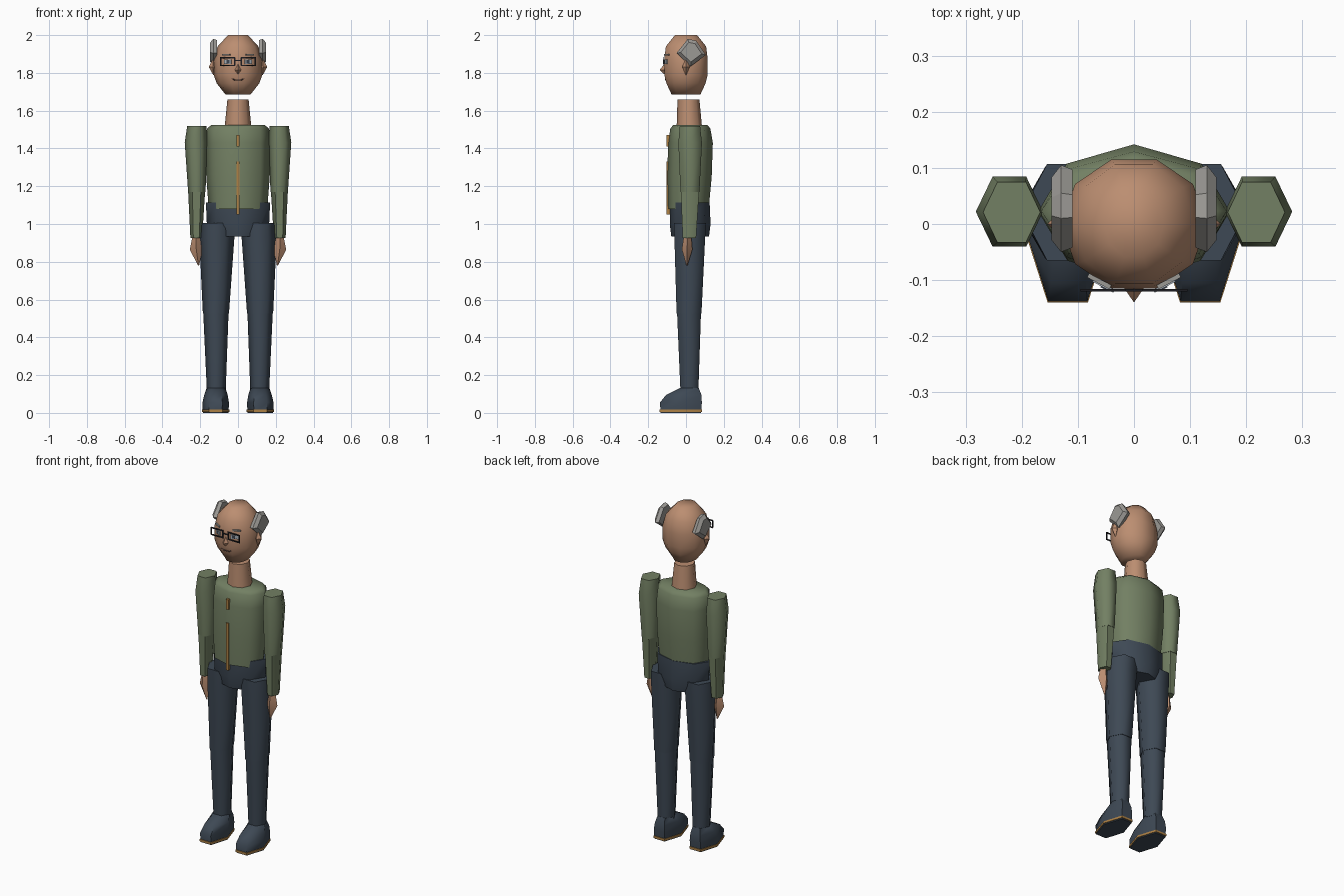
import bpy
import math
from mathutils import Matrix, Vector

if "Cube" in bpy.data.objects:
    bpy.data.objects.remove(bpy.data.objects["Cube"])


def material(name, rgb):
    m = bpy.data.materials.new(name)
    m.use_nodes = True
    m.diffuse_color = (*rgb, 1)
    m.node_tree.nodes["Principled BSDF"].inputs["Base Color"].default_value = (*rgb, 1)
    return m


SKIN = material("skin", (0.50, 0.27, 0.165))
GREEN = material("green_jacket", (0.17, 0.215, 0.125))
NAVY = material("navy_cloth", (0.048, 0.066, 0.09))
GREY = material("grey_hair", (0.33, 0.32, 0.30))
GOLD = material("gold_trim", (0.42, 0.22, 0.06))
BLACK = material("black_frame", (0.012, 0.012, 0.015))
WHITE = material("eye_grey", (0.40, 0.45, 0.50))
IRIS = material("iris_dark", (0.05, 0.06, 0.08))
LIPS = material("lips", (0.12, 0.07, 0.06))


def skin_rings(name, rings, mat, smooth=65):
    """Closed surface through equal-sized rings of points."""
    n = len(rings[0])
    verts = [p for ring in rings for p in ring]
    faces = [tuple(reversed(range(n))),
             tuple(range(len(verts) - n, len(verts)))]
    for r in range(len(rings) - 1):
        for i in range(n):
            a, b = r * n + i, r * n + (i + 1) % n
            faces.append((a, b, b + n, a + n))
    me = bpy.data.meshes.new(name)
    me.from_pydata(verts, [], faces)
    me.materials.append(mat)
    me.shade_smooth()
    me.set_sharp_from_angle(angle=math.radians(smooth))
    ob = bpy.data.objects.new(name, me)
    bpy.context.collection.objects.link(ob)
    return ob


def loft(name, n, rings, mat, side=1, smooth=65):
    """Rings are (z, centre x, centre y, radius x, radius y)."""
    pts = []
    for z, cx, cy, rx, ry in rings:
        pts.append([(side * cx + rx * math.cos(math.tau * i / n),
                     cy + ry * math.sin(math.tau * i / n), z) for i in range(n)])
    return skin_rings(name, pts, mat, smooth)


def box(name, centre, size, mat, yaw=0):
    x, y, z = (s / 2 for s in size)
    rings = [[(-x, -y, h), (x, -y, h), (x, y, h), (-x, y, h)] for h in (-z, z)]
    ob = skin_rings(name, rings, mat, 30)
    ob.data.transform(Matrix.Translation(Vector(centre)) @ Matrix.Rotation(yaw, 4, "Z"))
    return ob


# Head, nose and neck
loft("head", 10, [(1.685, 0, 0, .066, .08), (1.745, 0, 0, .113, .109),
                  (1.79, 0, 0, .129, .121), (1.87, 0, 0, .13, .121),
                  (1.94, 0, 0, .108, .112), (2.0, 0, 0, .053, .062)], SKIN)
loft("nose", 4, [(1.79, 0, -.11, .002, .002), (1.815, 0, -.112, .019, .028),
                 (1.85, 0, -.11, .002, .002)], SKIN, smooth=30)
loft("neck", 8, [(1.5, 0, .018, .072, .068), (1.66, 0, .013, .056, .058)], SKIN)

# Torso and hips
loft("jacket", 8, [(1.08, 0, .012, .155, .108), (1.25, 0, .018, .168, .118),
                   (1.43, 0, .024, .17, .118), (1.505, 0, .023, .165, .106),
                   (1.525, 0, .023, .14, .09)], GREEN)
loft("hips", 8, [(.935, 0, .022, .13, .1), (1.0, 0, .022, .165, .108),
                 (1.115, 0, .02, .17, .105)], NAVY)
for part, low, high in (("lower", 1.05, 1.33), ("upper", 1.41, 1.47)):
    box("zip_" + part, (0, -.094, (low + high) / 2), (.016, .018, high - low), GOLD)

# Mouth
curve = bpy.data.curves.new("mouth", "CURVE")
curve.dimensions = "3D"
curve.bevel_depth = .004
curve.bevel_resolution = 0
curve.materials.append(LIPS)
line = curve.splines.new("POLY")
line.points.add(3)
for p, (x, z) in zip(line.points, [(-.033, 1.771), (-.015, 1.763), (.015, 1.763), (.033, 1.771)]):
    p.co = (x, -.108, z, 1)
bpy.context.collection.objects.link(bpy.data.objects.new("mouth", curve))

# Bridge of the spectacles
box("spectacle_bridge", (0, -.118, 1.865), (.034, .004, .006), BLACK)

for s, label in ((1, "left_"), (-1, "right_")):
    # Ear and side hair
    loft(label + "ear", 4, [(1.79, .13, 0, .002, .002), (1.832, .133, 0, .022, .02),
                            (1.872, .133, 0, .002, .002)], SKIN, s, 30)
    outline = [(-.05, 1.905), (.01, 1.98), (.055, 1.97), (.105, 1.895), (.025, 1.835)]
    cy, cz = .027, 1.915
    rings = [[(s * x, cy + (y - cy) * k, cz + (z - cz) * k) for y, z in outline[::-s]]
             for x, k in ((.11, .9), (.13, 1), (.147, .72))]
    skin_rings(label + "side_hair", rings, GREY, 25)

    # Eye, brow and spectacle frame
    yaw = s * math.radians(28)
    box(label + "eye", (s * .054, -.11, 1.86), (.042, .006, .024), WHITE, yaw)
    box(label + "iris", (s * .052, -.1145, 1.86), (.016, .004, .018), IRIS, yaw)
    box(label + "brow", (s * .062, -.102, 1.896), (.045, .008, .009), GREY, yaw)
    for name, x, z, w, h in (("top", .055, 1.88, .08, .007), ("bottom", .055, 1.839, .08, .007),
                             ("inner", .018, 1.86, .007, .044), ("outer", .092, 1.86, .007, .044)):
        box(label + "spectacle_" + name, (s * x, -.118, z), (w, .004, h), BLACK)

    # Arm and hand
    loft(label + "upper_arm", 6, [(1.17, .218, .021, .046, .058), (1.43, .222, .022, .06, .072),
                                  (1.52, .218, .021, .051, .062)], GREEN, s)
    loft(label + "forearm", 6, [(.925, .221, .018, .031, .041),
                                (1.175, .219, .021, .045, .056)], GREEN, s)
    loft(label + "hand", 4, [(.78, .209, .005, .003, .003), (.865, .221, .006, .034, .028),
                             (.935, .222, .008, .019, .02)], SKIN, s, 30)

    # Leg
    loft(label + "thigh", 6, [(.525, .117, .016, .069, .076), (.93, .112, .02, .093, .094),
                              (1.005, .11, .021, .09, .099)], NAVY, s)
    loft(label + "shin", 6, [(.12, .115, .018, .05, .055), (.53, .117, .016, .067, .073)], NAVY, s)

    # Shoe with a thin welt around the sole
    loft(label + "shoe", 6, [(0, .118, -.027, .068, .124), (.055, .118, -.027, .07, .128),
                             (.095, .117, -.012, .062, .108), (.132, .116, .018, .05, .057)], NAVY, s)
    loft(label + "sole_welt", 6, [(.006, .118, -.027, .072, .13),
                                  (.018, .118, -.027, .072, .13)], GOLD, s)
